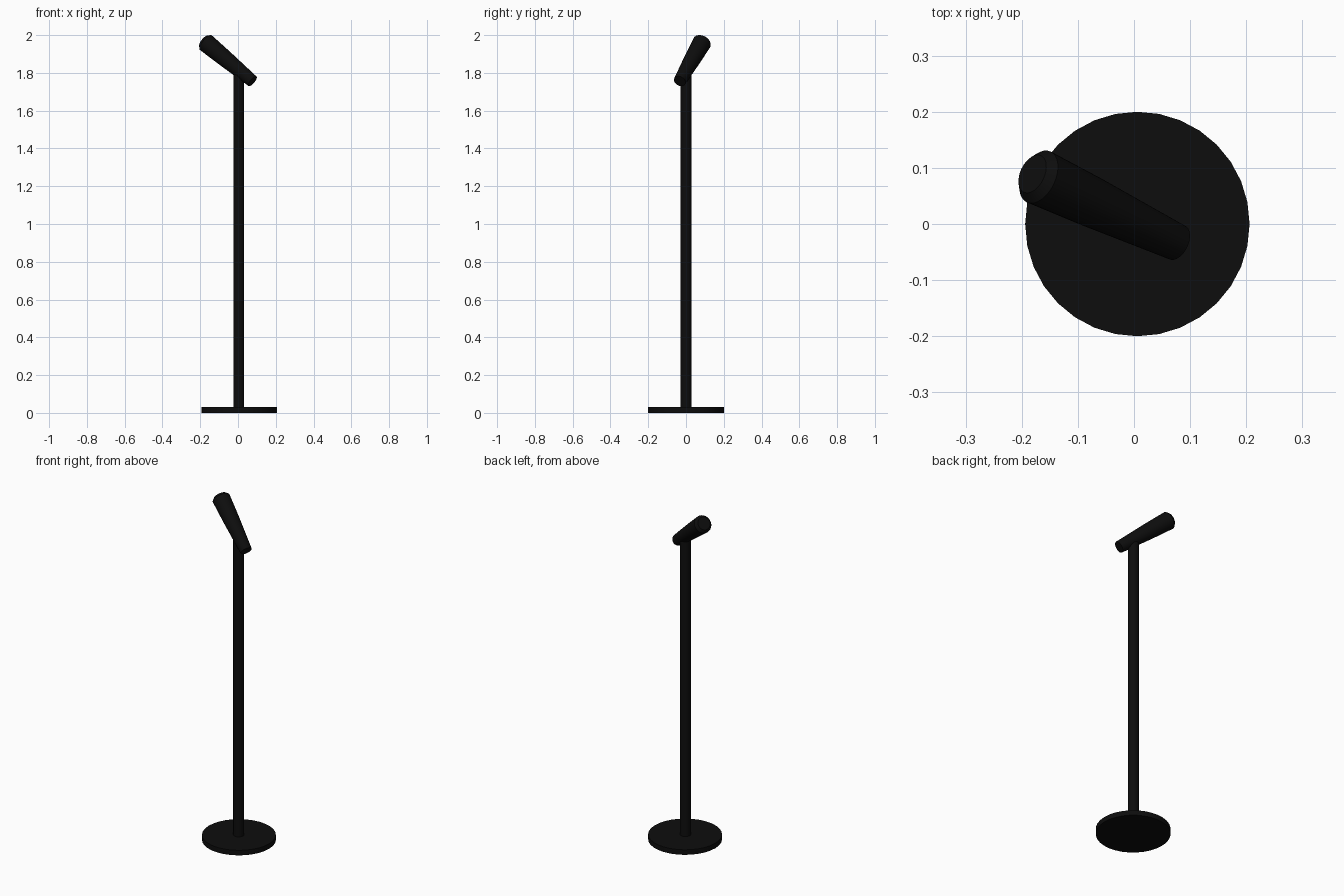
import bpy, bmesh, math
from mathutils import Vector

if "Cube" in bpy.data.objects:
    bpy.data.objects.remove(bpy.data.objects["Cube"])

black = bpy.data.materials.new("black_metal")
black.diffuse_color = (0.004, 0.004, 0.004, 1)
black.use_nodes = True
black.node_tree.nodes["Principled BSDF"].inputs["Base Color"].default_value = black.diffuse_color


def lathe(name, start, end, profile, sides=32):
    """Capped turned part; profile = (radius, distance along axis as a fraction)."""
    start, end = Vector(start), Vector(end)
    axis = end - start
    turn = axis.to_track_quat('Z', 'Y')
    bm = bmesh.new()
    rings = []
    for r, t in profile:
        rings.append([bm.verts.new(start + axis * t + turn @ Vector(
            (r * math.cos(2 * math.pi * i / sides),
             r * math.sin(2 * math.pi * i / sides), 0))) for i in range(sides)])
    for a, b in zip(rings, rings[1:]):
        for i in range(sides):
            j = (i + 1) % sides
            bm.faces.new((a[i], a[j], b[j], b[i]))
    bm.faces.new(rings[0][::-1])
    bm.faces.new(rings[-1])
    mesh = bpy.data.meshes.new(name)
    bm.to_mesh(mesh)
    bm.free()
    mesh.materials.append(black)
    ob = bpy.data.objects.new(name, mesh)
    bpy.context.collection.objects.link(ob)
    bpy.ops.object.select_all(action='DESELECT')
    ob.select_set(True)
    bpy.context.view_layer.objects.active = ob
    bpy.ops.object.shade_smooth_by_angle(angle=math.radians(30))
    return ob


# Round foot and upright pole
lathe("base_disc", (0.006, 0, 0), (0.006, 0, 0.03), [(0.2, 0), (0.2, 1)])
lathe("pole", (0.004, 0, 0.02), (0.004, 0, 1.79), [(0.029, 0), (0.029, 1)])

# Tilted tapered microphone with a bevelled head
lathe("microphone", (0.077, -0.033, 1.756), (-0.17, 0.084, 1.96),
      [(0.033, 0), (0.045, 0.62), (0.05, 1), (0.036, 1.045)])
